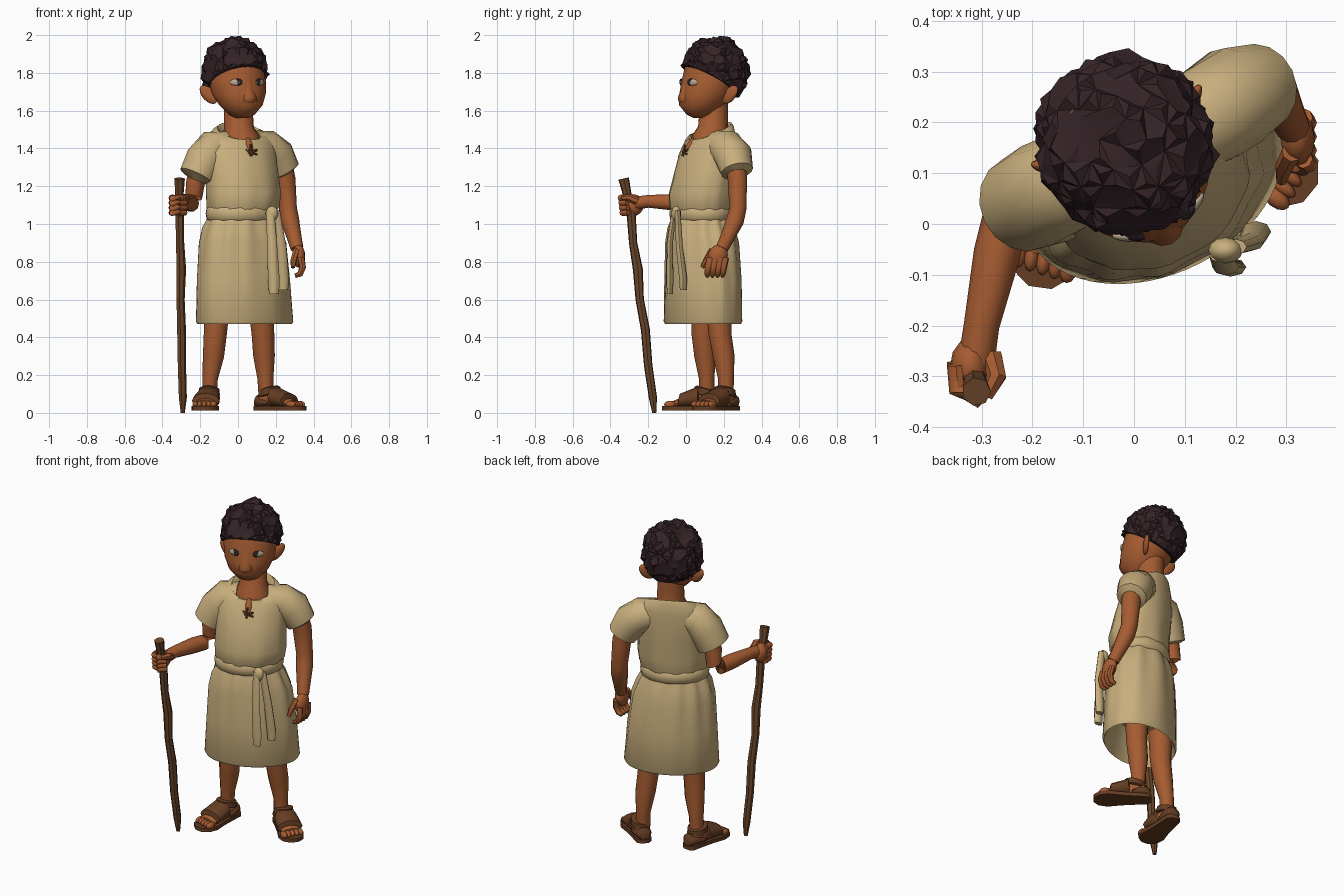
import bpy, bmesh, math, random
from mathutils import Vector, Matrix, Euler

random.seed(4)
if "Cube" in bpy.data.objects:
    bpy.data.objects.remove(bpy.data.objects["Cube"], do_unlink=True)


def material(name, r, g, b):
    mat = bpy.data.materials.new(name)
    mat.use_nodes = True
    mat.diffuse_color = (r, g, b, 1)
    shader = mat.node_tree.nodes["Principled BSDF"]
    shader.inputs["Base Color"].default_value = (r, g, b, 1)
    shader.inputs["Roughness"].default_value = .9
    return mat


skin = material("warm brown skin", .38, .107, .031)
cloth = material("undyed cloth", .58, .425, .205)
hair_colour = material("dark hair", .035, .017, .02)
wood = material("staff wood", .15, .062, .024)
leather = material("sandal leather", .13, .047, .017)
eye_white = material("eye white", .5, .4, .28)
eye_dark = material("eye dark", .025, .014, .024)

WORLD = Matrix.Identity(4)
BODY_YAW = Matrix.Rotation(math.radians(25), 3, "Z")
HEAD = Matrix.Translation((-.01, .14, 0)) @ Matrix.Rotation(math.radians(25), 4, "Z")


def finish(name, bm, mat, frame=WORLD, angle=45):
    """Turn a bmesh into a shaded object."""
    bmesh.ops.recalc_face_normals(bm, faces=bm.faces)
    bm.transform(frame)
    mesh = bpy.data.meshes.new(name)
    bm.to_mesh(mesh)
    bm.free()
    mesh.materials.append(mat)
    obj = bpy.data.objects.new(name, mesh)
    bpy.context.collection.objects.link(obj)
    bpy.ops.object.select_all(action="DESELECT")
    obj.select_set(True)
    bpy.context.view_layer.objects.active = obj
    bpy.ops.object.shade_smooth_by_angle(angle=math.radians(angle))


def loft(name, rings, mat, sides=16, frame=WORLD, angle=45, pleats=11):
    """Skin a row of elliptical rings: (centre, axis, axis, ripple)."""
    bm = bmesh.new()
    loops = []
    for centre, u, v, ripple in rings:
        loop = []
        for i in range(sides):
            a = math.tau * i / sides
            swell = 1 + ripple * math.cos(pleats * a + math.sin(3 * a))
            loop.append(bm.verts.new(centre + (u * math.cos(a) + v * math.sin(a)) * swell))
        loops.append(loop)
    for low, high in zip(loops, loops[1:]):
        for i in range(sides):
            j = (i + 1) % sides
            bm.faces.new((low[i], low[j], high[j], high[i]))
    bm.faces.new(loops[0])
    bm.faces.new(loops[-1])
    finish(name, bm, mat, frame, angle)


def level(z, x, y, rx, ry, tilt=0, ripple=0, turn=BODY_YAW):
    """Horizontal ring, turned with the body and raised at the back by tilt."""
    return Vector((x, y, z)), turn @ Vector((rx, 0, 0)), turn @ Vector((0, ry, tilt)), ripple


def tube(name, path, mat, sides=10, flat=1, wobble=0):
    """Round limb through points (x, y, z, radius)."""
    points = [Vector(p[:3]) for p in path]
    rings = []
    for i, p in enumerate(path):
        along = points[min(i + 1, len(path) - 1)] - points[max(i - 1, 0)]
        side = Vector((0, 1, 0)) if abs(along.normalized().y) < .8 else Vector((0, 0, 1))
        u = along.cross(side).normalized()
        v = along.cross(u).normalized()
        r = p[3] * (1 + random.uniform(-wobble, wobble))
        rings.append((points[i], u * r, v * r * flat, 0))
    loft(name, rings, mat, sides)


def blob(name, loc, size, mat, rot=(0, 0, 0), frame=WORLD):
    bm = bmesh.new()
    bmesh.ops.create_uvsphere(bm, u_segments=12, v_segments=8, radius=1)
    place = Matrix.LocRotScale(Vector(loc), Euler(rot), Vector(size))
    finish(name, bm, mat, frame @ place, 60)


# Head, wedge nose and neck
STRAIGHT = Matrix.Identity(3)
loft("head", [level(z, 0, y, rx, ry, turn=STRAIGHT) for z, y, rx, ry in (
    (1.56, -.07, .03, .035), (1.58, -.07, .07, .075), (1.63, -.06, .115, .125),
    (1.69, -.035, .143, .145), (1.76, -.015, .152, .15), (1.84, .01, .15, .155),
    (1.92, .015, .12, .13), (1.96, .02, .05, .06))], skin, 20, HEAD, 60)
loft("nose", [level(z, 0, y, rx, ry, turn=STRAIGHT) for z, y, rx, ry in (
    (1.63, -.16, .02, .015), (1.65, -.16, .042, .034), (1.67, -.16, .04, .038),
    (1.72, -.15, .032, .025), (1.78, -.145, .026, .015))], skin, 12, HEAD, 70)
tube("neck", [(.015, .13, 1.41, .105), (.012, .133, 1.455, .103), (.005, .143, 1.51, .079),
              (0, .15, 1.66, .074)], skin, 16)
for side, s in (("left", 1), ("right", -1)):
    turn = (0, 0, s * .46)
    blob(side + "_eye", (s * .069, -.149, 1.75), (.034, .011, .018), eye_white, turn, HEAD)
    blob(side + "_iris", (s * .062, -.153, 1.751), (.025, .01, .019), eye_dark, turn, HEAD)
    blob(side + "_ear", (s * .145, .035, 1.685), (.034, .016, .06), skin, (0, s * .75, s * .6), HEAD)

# Hair: tufted cap trimmed along a hairline that falls towards the nape
bm = bmesh.new()
bmesh.ops.create_icosphere(bm, subdivisions=3, radius=1)
for v in bm.verts:
    v.co += Vector([random.uniform(-.05, .05) for axis in range(3)])
    v.co *= random.uniform(.98, 1.06)
tufted = random.sample(bm.faces[:], 220)
for v in bmesh.ops.poke(bm, faces=tufted)["verts"]:
    v.co *= random.uniform(1.03, 1.1)
for v in bm.verts:
    v.co = Vector((v.co.x * .168, v.co.y * .175 + .015, v.co.z * .176 + 1.805))
bmesh.ops.bisect_plane(bm, geom=bm.verts[:] + bm.edges[:] + bm.faces[:],
                       plane_co=(0, -.15, 1.835), plane_no=(0, .6, 1), clear_inner=True)
bmesh.ops.holes_fill(bm, edges=bm.edges[:], sides=0)
finish("hair", bm, hair_colour, HEAD, 35)

# Tunic: blouse, skirt with a hollow hem, belt and hanging sash
loft("tunic_top", [level(*r) for r in (
    (1.04, .02, .08, .17, .14), (1.09, .025, .08, .195, .16, 0, .025),
    (1.16, .03, .08, .203, .163, 0, .015), (1.28, .02, .1, .2, .15),
    (1.38, .01, .115, .2, .135, 0, .01), (1.44, .01, .13, .19, .12, .015),
    (1.485, .01, .133, .15, .112, .038), (1.493, .01, .133, .123, .104, .047),
    (1.48, .01, .133, .114, .096, .047), (1.41, .01, .133, .09, .08, .03))], cloth, 44)
loft("skirt", [level(*r) for r in (
    (.66, .035, .09, .2, .13), (.49, .035, .09, .25, .175), (.47, .035, .09, .262, .185),
    (.485, .035, .09, .27, .192), (.7, .03, .09, .255, .19, 0, .014),
    (.9, .025, .085, .235, .182, 0, .026), (.98, .02, .08, .208, .165, 0, .045),
    (1.04, .02, .08, .18, .145, 0, .02))], cloth, 66)
loft("belt", [level(z, .02, .08, .18 + d, .145 + d) for z, d in (
    (1.015, 0), (1.025, .012), (1.055, .017), (1.085, .012), (1.095, 0))], cloth, 32)
blob("belt_knot", (.18, -.052, 1.055), (.034, .026, .04), cloth)
tube("sash_long", [(.17, -.062, 1.07, .022), (.18, -.085, .9, .026), (.19, -.085, .7, .031),
                   (.19, -.085, .63, .026)], cloth, 8, flat=.6)
tube("sash_short", [(.2, -.045, 1.07, .022), (.23, -.035, .88, .026), (.24, -.015, .71, .03),
                    (.24, -.015, .65, .025)], cloth, 8, flat=.7)
tube("left_sleeve", [(.08, .165, 1.41, .085), (.15, .215, 1.4, .1), (.2, .25, 1.36, .102),
                     (.245, .27, 1.28, .086), (.26, .275, 1.25, .079), (.245, .27, 1.28, .055)],
     cloth, 16)
tube("right_sleeve", [(-.06, .11, 1.41, .085), (-.13, .085, 1.4, .1), (-.175, .06, 1.34, .104),
                      (-.218, .04, 1.25, .096), (-.233, .03, 1.22, .09), (-.218, .04, 1.25, .055)],
     cloth, 16)

# Neck slit with crossed lacing
blob("neck_slit", (.06, .018, 1.42), (.018, .012, .045), skin, (-.6, 0, .44))
for name, s in (("lace_rising", 1), ("lace_falling", -1)):
    tube(name, [(.04, -.005, 1.38 - s * .012, .006), (.07, -.014, 1.38, .007),
                (.1, .008, 1.38 + s * .012, .006)], leather, 6)
tube("lace_end", [(.068, -.004, 1.42, .006), (.07, -.018, 1.36, .008)], leather, 6)

# Arms
tube("left_arm", [(.225, .255, 1.36, .055), (.25, .272, 1.24, .054), (.265, .275, 1.08, .047),
                  (.275, .26, 1.02, .049), (.3, .215, .92, .038), (.313, .19, .87, .034)], skin)
tube("right_arm", [(-.18, .06, 1.36, .055), (-.225, .055, 1.22, .05), (-.235, .06, 1.14, .045),
                   (-.25, .02, 1.11, .046), (-.27, -.06, 1.115, .046), (-.3, -.2, 1.12, .035),
                   (-.31, -.27, 1.11, .036)], skin)

# Relaxed left hand
blob("left_palm", (.322, .168, .83), (.034, .052, .062), skin, (-.35, 0, 0))
tube("left_thumb", [(.31, .14, .86, .02), (.295, .11, .81, .018), (.29, .085, .77, .011)], skin, 7)
for i in range(4):
    y = .118 + i * .027
    tube("left_finger_%d" % i, [(.333, y + .01, .82, .019), (.342, y, .77, .018),
                                (.328, y - .005, .735, .016), (.302, y - .005, .725, .011)], skin, 8)

# Right fist wrapped round the staff
blob("right_palm", (-.322, -.28, 1.1), (.04, .056, .058), skin)
tube("right_thumb", [(-.28, -.26, 1.12, .022), (-.27, -.3, 1.14, .02), (-.29, -.34, 1.14, .013)],
     skin, 7)
for i in range(4):
    z = 1.06 + i * .026
    y = -.003 * i
    tube("right_finger_%d" % i, [(-.35, y - .27, z, .018), (-.347, y - .315, z, .019),
                                 (-.31, y - .335, z, .018), (-.277, y - .305, z, .014)], skin, 8)

# Walking staff
tube("staff", [(-.31, -.33, 1.24, .027), (-.312, -.31, 1.15, .024), (-.31, -.29, 1.05, .025),
               (-.307, -.28, .9, .024), (-.302, -.255, .76, .026), (-.305, -.245, .6, .024),
               (-.3, -.215, .44, .025), (-.298, -.2, .25, .024), (-.293, -.175, .08, .023),
               (-.293, -.168, 0, .012)], wood, 7, wobble=.1)

# Legs
tube("left_leg", [(.12, .17, .6, .07), (.132, .18, .42, .06), (.138, .2, .3, .057),
                  (.145, .212, .18, .042), (.15, .21, .07, .04)], skin, 12)
tube("right_leg", [(-.11, .1, .6, .07), (-.12, .09, .42, .061), (-.13, .1, .3, .056),
                   (-.148, .11, .18, .041), (-.15, .11, .07, .039)], skin, 12)


def foot_rings(sections):
    """Cross-sections along the foot: (y, half width, height)."""
    return [(Vector((0, y, .025 + h / 2)), Vector((w, 0, 0)), Vector((0, 0, h / 2)), 0)
            for y, w, h in sections]


# Feet and sandals
OUTLINE = ((.085, .02), (.065, .042), (0, .047), (-.08, .056),
           (-.15, .07), (-.2, .058), (-.228, .022))
for side, s, x, y, yaw in (("left", 1, .163, .21, 51), ("right", -1, -.152, .11, -8)):
    frame = (Matrix.Translation((x, y, 0)) @ Matrix.Rotation(math.radians(yaw), 4, "Z")
             @ Matrix.Scale(1.04, 4))
    loft(side + "_foot", foot_rings((
        (.06, .02, .05), (.04, .038, .09), (0, .042, .11), (-.06, .047, .085),
        (-.12, .056, .055), (-.165, .052, .04))), skin, 12, frame)
    for i in range(5):
        spot = s * (i - 2) * .024
        blob("%s_toe_%d" % (side, i), (spot, -.175 - .004 * (2 - i), .043),
             (.014 + .004 * (i == 0), .03, .018), skin, frame=frame)
    bm = bmesh.new()
    rim = [(w, d) for d, w in OUTLINE] + [(-w, d) for d, w in reversed(OUTLINE)]
    face = bm.faces.new([bm.verts.new((w, d, .012)) for w, d in rim])
    top = bmesh.ops.extrude_face_region(bm, geom=[face])["geom"]
    bmesh.ops.translate(bm, vec=(0, 0, .022),
                        verts=[g for g in top if isinstance(g, bmesh.types.BMVert)])
    finish(side + "_sandal_sole", bm, leather, frame)
    loft(side + "_toe_strap", foot_rings((
        (-.035, .05, .095), (-.04, .06, .112), (-.085, .067, .094),
        (-.135, .07, .074), (-.14, .058, .055))), leather, 14, frame)
    loft(side + "_heel_cup", foot_rings((
        (.078, .025, .05), (.06, .043, .07), (.02, .05, .06), (-.02, .05, .04))),
        leather, 12, frame)
    loft(side + "_ankle_strap", [level(z, 0, -.005, r, r + .004, -.012, turn=STRAIGHT)
         for z, r in ((.085, .044), (.09, .055), (.122, .053), (.127, .042))], leather, 14, frame)
